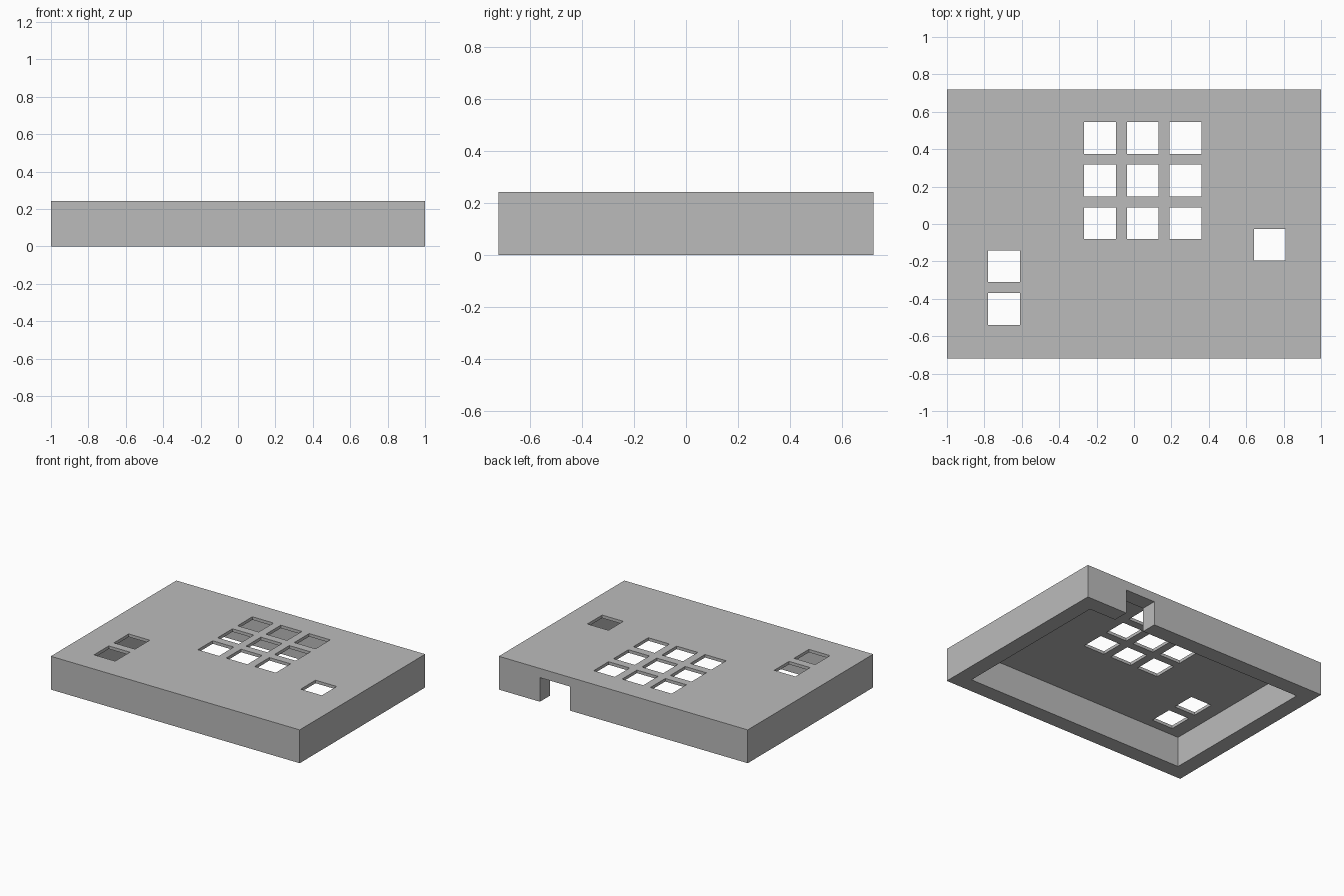
import bpy

# Remove the default object only
default = bpy.data.objects.get("Cube")
if default:
    bpy.data.objects.remove(default, do_unlink=True)

WIDTH, DEPTH, HEIGHT = 2.0, 1.44, 0.242
WALL, PLATE = 0.115, 0.022
KEY, PITCH = 0.17, 0.228

grey = bpy.data.materials.new("plain grey")
grey.use_nodes = True
grey.diffuse_color = (0.5, 0.5, 0.5, 1)
grey.node_tree.nodes["Principled BSDF"].inputs["Base Color"].default_value = (0.5, 0.5, 0.5, 1)


def box(name, x, y, z):
    """Box from three (low, high) ranges."""
    ranges = (x, y, z)
    bpy.ops.mesh.primitive_cube_add(size=1, location=[(a + b) / 2 for a, b in ranges])
    ob = bpy.context.object
    ob.name = name
    ob.scale = [b - a for a, b in ranges]
    bpy.ops.object.transform_apply(location=True, rotation=False, scale=True)
    return ob


def cut(target, cutter):
    """Subtract the cutter, bake the result and discard the cutter."""
    cutter.hide_render = True
    mod = target.modifiers.new("cut", "BOOLEAN")
    mod.operation = "DIFFERENCE"
    mod.solver = "EXACT"
    mod.object = cutter
    bpy.context.view_layer.objects.active = target
    bpy.ops.object.modifier_apply(modifier=mod.name)
    bpy.data.objects.remove(cutter, do_unlink=True)


# Solid case block
half_w, half_d = WIDTH / 2, DEPTH / 2
case = box("case_shell", (-half_w, half_w), (-half_d, half_d), (0, HEIGHT))
case.data.materials.append(grey)

# Hollow underside, leaving thick walls and a thin top plate
in_w, in_d = half_w - WALL, half_d - WALL
cut(case, box("cavity_cutter", (-in_w, in_w), (-in_d, in_d), (-0.1, HEIGHT - PLATE)))

# Cable notch through the back wall
cut(case, box("notch_cutter", (0.43, 0.67), (in_d - 0.05, half_d + 0.1), (-0.1, 0.175)))

# Square key openings: main grid, side pair and a single one
centres = [(0.047 + i * PITCH, 0.232 + j * PITCH) for i in (-1, 0, 1) for j in (-1, 0, 1)]
centres += [(-0.695, -0.226), (-0.695, -0.226 - PITCH), (0.726, -0.111)]
r = KEY / 2
for x, y in centres:
    cut(case, box("key_cutter", (x - r, x + r), (y - r, y + r), (HEIGHT - 0.1, HEIGHT + 0.1)))

# Flat faces in a single colour
for face in case.data.polygons:
    face.use_smooth = False
    face.material_index = 0
